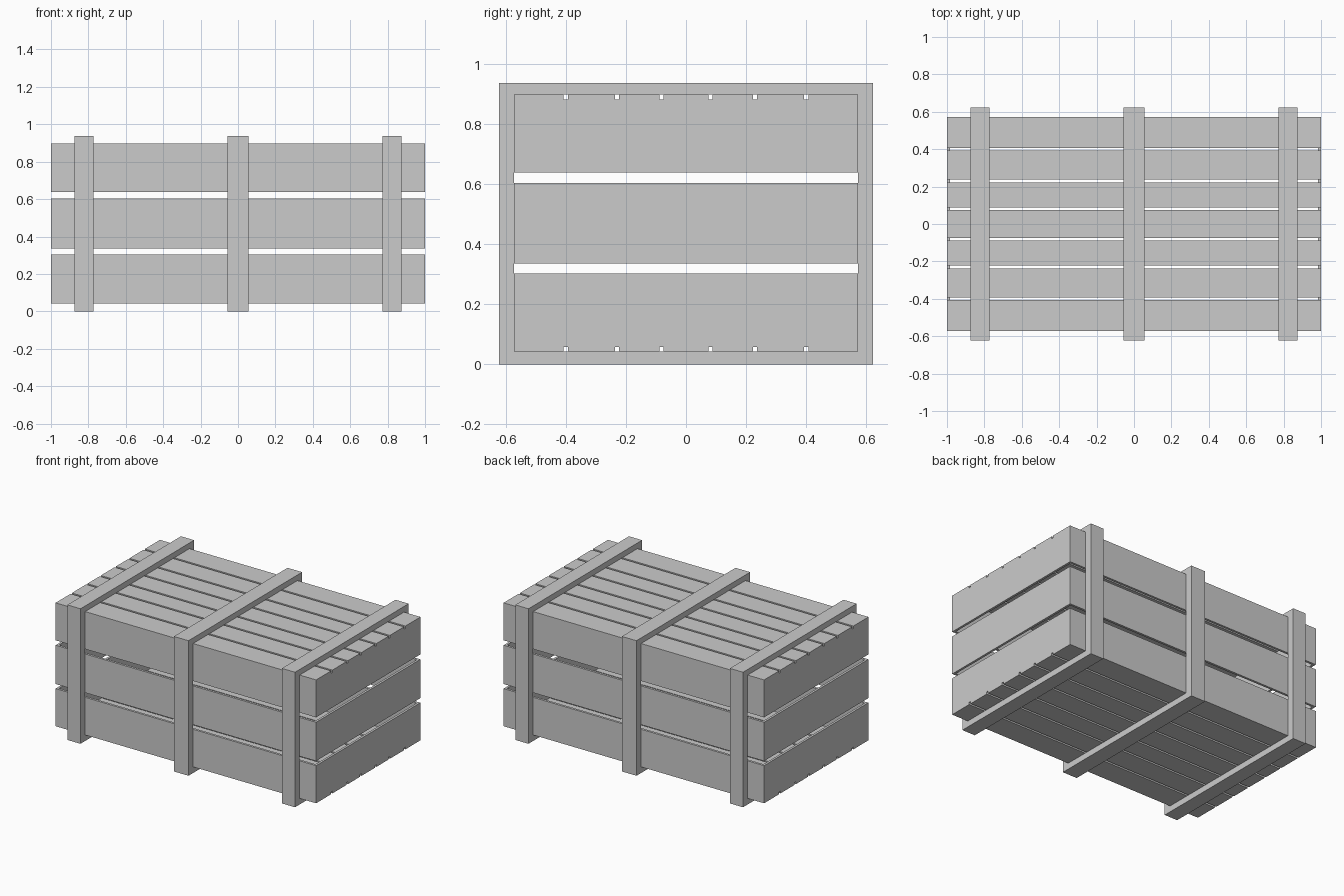
import bpy

if "Cube" in bpy.data.objects:
    bpy.data.objects.remove(bpy.data.objects["Cube"])

X, Y = 1.0, 0.572          # half length and half width of the box
Z0, Z1 = 0.042, 0.898      # bottom and top of the box
T = 0.016                  # board thickness
FY, FZ = 0.623, 0.937      # half width and height of the frames


def box(name, x, y, z):
    """Box between (min, max) pairs."""
    bpy.ops.mesh.primitive_cube_add(size=1, location=[(a + b) / 2 for a, b in (x, y, z)])
    ob = bpy.context.object
    ob.name = name
    ob.scale = [b - a for a, b in (x, y, z)]
    bpy.ops.object.transform_apply(location=False, rotation=False, scale=True)
    return ob


# Horizontal wall boards, three rows on each side
rows = [(Z0 + T, 0.303), (0.335, 0.604), (0.638, Z1 - T)]
for row in rows:
    box("front_board", (-X, X), (-Y, -Y + T), row)
    box("back_board", (-X, X), (Y - T, Y), row)
    box("left_end_board", (-X, -X + T), (-Y + T, Y - T), row)
    box("right_end_board", (X - T, X), (-Y + T, Y - T), row)

# Lid and floor slats with narrow gaps
gaps = [-0.4, -0.23, -0.082, 0.082, 0.23, 0.4]
g = 0.007
starts = [-Y] + [c + g for c in gaps]
ends = [c - g for c in gaps] + [Y]
for span in zip(starts, ends):
    box("lid_slat", (-X, X), span, (Z1 - T, Z1))
    box("floor_slat", (-X, X), span, (Z0, Z0 + T))

# Three batten frames wrapped around the box
for x in [(-0.874, -0.773), (-0.056, 0.056), (0.773, 0.874)]:
    box("front_post", x, (-FY, -Y), (0, FZ))
    box("back_post", x, (Y, FY), (0, FZ))
    box("top_batten", x, (-Y, Y), (Z1, FZ))
    box("bottom_batten", x, (-Y, Y), (0, Z0))
